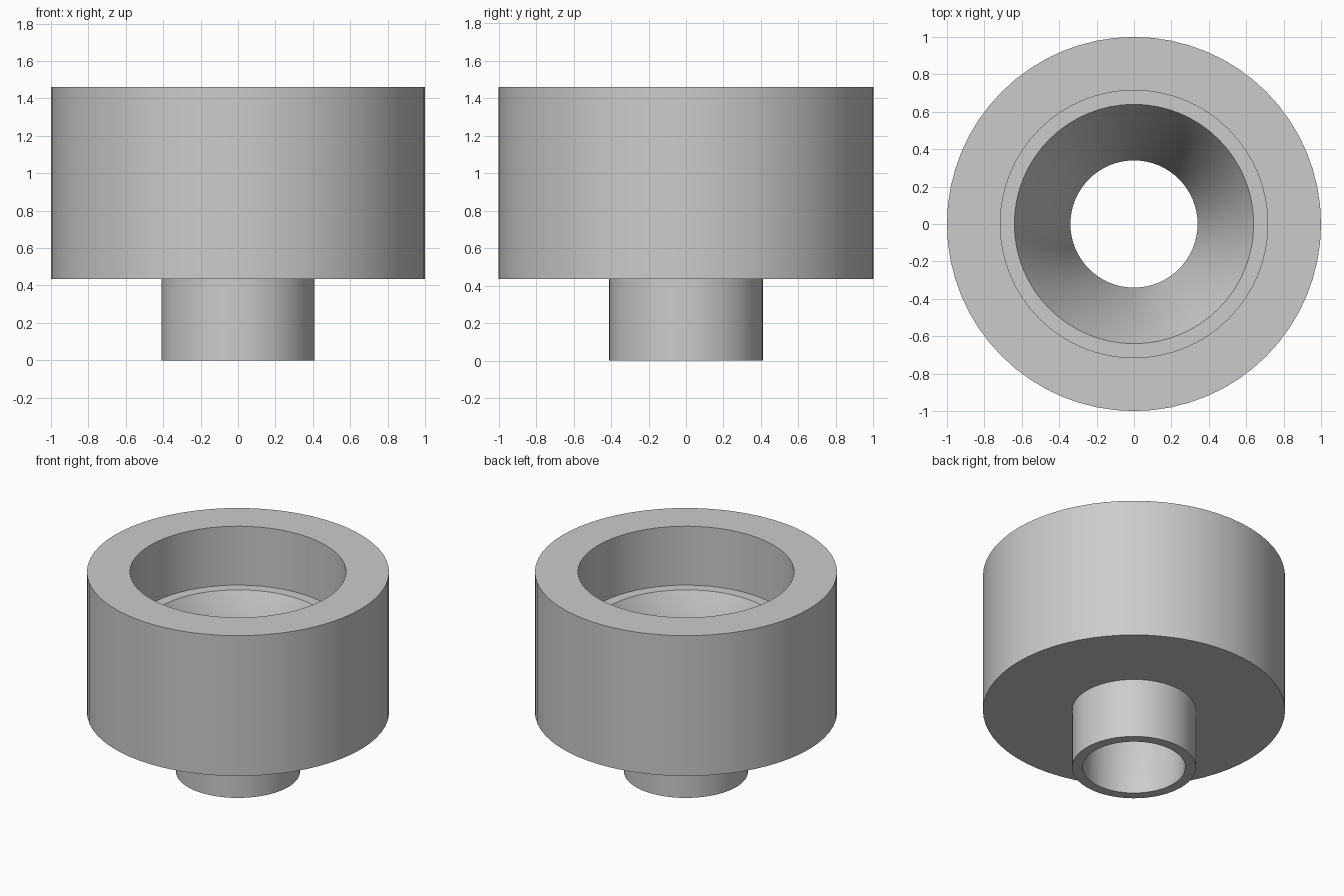
import bpy
import bmesh
import math

cube = bpy.data.objects.get("Cube")
if cube:
    bpy.data.objects.remove(cube, do_unlink=True)

# One plain grey material
grey = bpy.data.materials.new("plain grey")
grey.use_nodes = True
colour = (0.6, 0.6, 0.6, 1)
grey.diffuse_color = colour
grey.node_tree.nodes["Principled BSDF"].inputs["Base Color"].default_value = colour


def lathe(name, profile, segments):
    """Turn a closed (radius, height) profile around z."""
    bm = bmesh.new()
    rings = []
    for r, z in profile:
        ring = []
        for i in range(segments):
            a = math.tau * i / segments
            ring.append(bm.verts.new((r * math.cos(a), r * math.sin(a), z)))
        rings.append(ring)
    for k, low in enumerate(rings):
        high = rings[(k + 1) % len(rings)]
        for i in range(segments):
            j = (i + 1) % segments
            bm.faces.new((low[i], low[j], high[j], high[i]))
    bmesh.ops.recalc_face_normals(bm, faces=bm.faces)
    mesh = bpy.data.meshes.new(name)
    bm.to_mesh(mesh)
    bm.free()
    mesh.materials.append(grey)
    obj = bpy.data.objects.new(name, mesh)
    bpy.context.collection.objects.link(obj)
    bpy.ops.object.select_all(action='DESELECT')
    obj.select_set(True)
    bpy.context.view_layer.objects.active = obj
    bpy.ops.object.shade_smooth_by_angle(angle=math.radians(30))
    return obj


# Cup with a stepped bore, a funnel floor and a hollow spout below
lathe("funnel_cup", [
    (0.34, 0), (0.41, 0),           # spout rim
    (0.41, 0.435), (1, 0.435),      # underside of the cup
    (1, 1.46), (0.715, 1.46),       # top rim
    (0.715, 1.03), (0.64, 1.03),    # inner ledge
    (0.34, 0.435),                  # funnel meets the spout bore
], 64)
